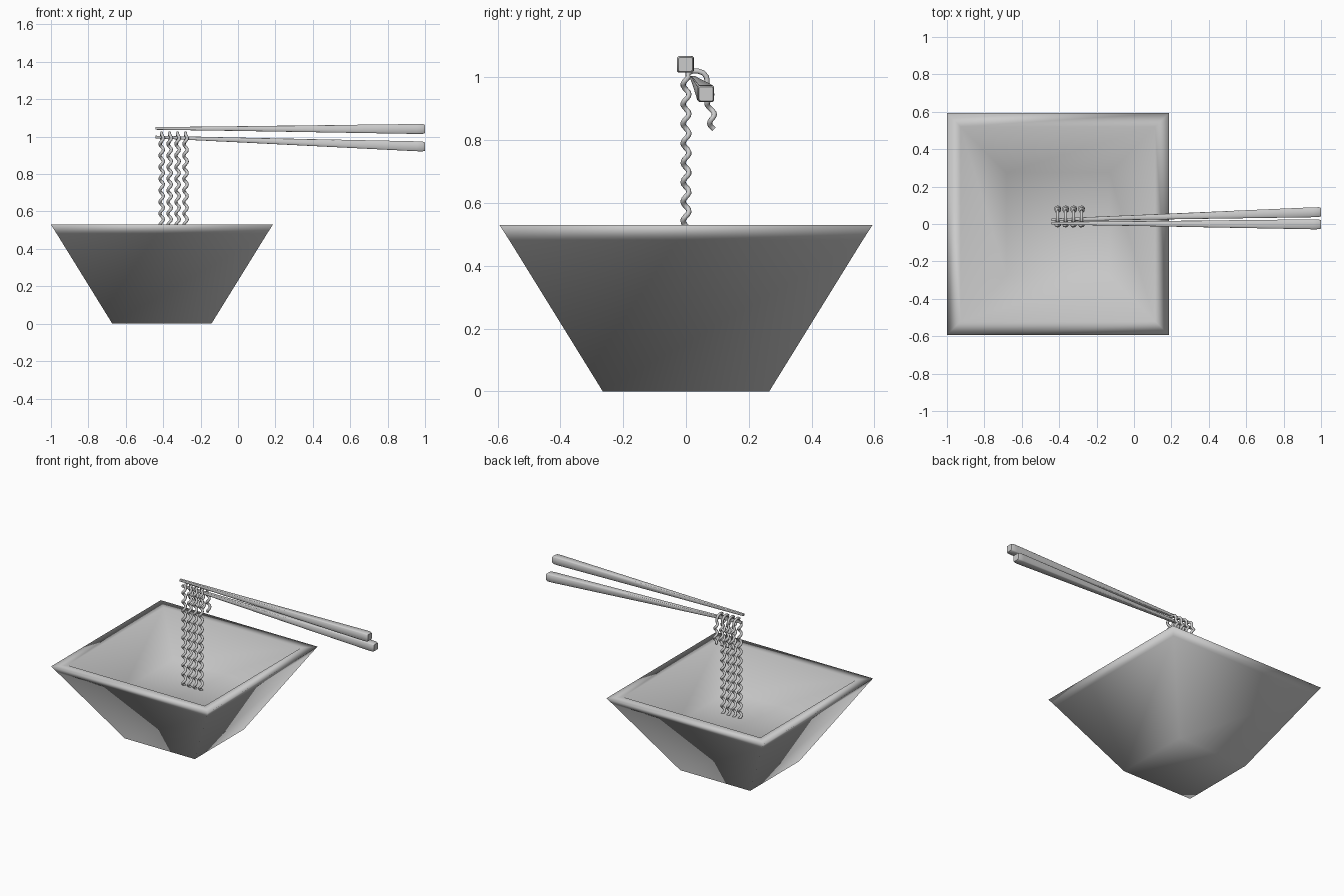
import bpy, bmesh, math
from mathutils import Vector

if "Cube" in bpy.data.objects:
    bpy.data.objects.remove(bpy.data.objects["Cube"])


def finish(name, bm, smooth_angle):
    bmesh.ops.recalc_face_normals(bm, faces=bm.faces)
    mesh = bpy.data.meshes.new(name)
    bm.to_mesh(mesh)
    bm.free()
    obj = bpy.data.objects.new(name, mesh)
    bpy.context.collection.objects.link(obj)
    bpy.ops.object.select_all(action='DESELECT')
    obj.select_set(True)
    bpy.context.view_layer.objects.active = obj
    bpy.ops.object.shade_smooth_by_angle(angle=math.radians(smooth_angle))
    return obj


def loft(bm, rings):
    # bridge successive closed rings and cap both ends
    loops = [[bm.verts.new(p) for p in ring] for ring in rings]
    for a, b in zip(loops, loops[1:]):
        n = len(a)
        for i in range(n):
            bm.faces.new((a[i], a[(i + 1) % n], b[(i + 1) % n], b[i]))
    bm.faces.new(loops[0])
    bm.faces.new(loops[-1])


SQUARE = [(-1, -1), (1, -1), (1, 1), (-1, 1)]

# Square bowl: outer wall, rim, inner wall, shallow floor as (half width, height)
BOWL_X = -0.407
bm = bmesh.new()
profile = [(0.265, 0), (0.563, 0.482), (0.594, 0.53), (0.52, 0.53), (0.275, 0.33)]
loft(bm, [[(BOWL_X + h * sx, h * sy, z) for sx, sy in SQUARE] for h, z in profile])
finish("bowl", bm, 180)


# Tapered chopsticks with softened square section and rounded butt
def chopstick(name, tip, butt):
    tip, butt = Vector(tip), Vector(butt)
    rings = []
    for t, half in [(0, 0.007), (0.3, 0.0125), (0.97, 0.0265), (0.992, 0.026), (1, 0.022)]:
        c = tip.lerp(butt, t)
        k = 0.82
        section = [(-k, -1), (k, -1), (1, -k), (1, k), (k, 1), (-k, 1), (-1, k), (-1, -k)]
        rings.append([(c.x, c.y + half * a, c.z + half * b) for a, b in section])
    bm = bmesh.new()
    loft(bm, rings)
    finish(name, bm, 50)


chopstick("upper_chopstick", (-0.44, 0.004, 1.044), (1.0, -0.002, 1.041))
chopstick("lower_chopstick", (-0.44, 0.022, 0.998), (1.0, 0.064, 0.947))


# Curly noodles: long strand, bend over the lower stick, short tail
def noodle(name, x):
    amp, pitch = 0.0095, 0.062

    def curl(y, z, fade=1.0):
        a = 2 * math.pi * z / pitch
        return Vector((x + amp * fade * math.cos(a), y + amp * fade * math.sin(a), z))

    pts = [curl(0.0, 0.32 + 0.68 * i / 100) for i in range(101)]
    pts += [Vector((x, y, z)) for y, z in
            [(0.006, 1.012), (0.02, 1.02), (0.038, 1.02), (0.055, 1.014), (0.065, 1.002)]]
    for i in range(25):
        t = i / 24
        pts.append(curl(0.067 + 0.02 * t, 0.99 - 0.155 * t, min(1, 4 * t)))

    curve = bpy.data.curves.new(name, 'CURVE')
    curve.dimensions = '3D'
    curve.bevel_depth = 0.0085
    curve.bevel_resolution = 2
    curve.use_fill_caps = True
    spline = curve.splines.new('POLY')
    spline.points.add(len(pts) - 1)
    for p, v in zip(spline.points, pts):
        p.co = (*v, 1)
    spline.use_smooth = True
    bpy.context.collection.objects.link(bpy.data.objects.new(name, curve))


for i in range(4):
    noodle(f"noodle_{i + 1}", -0.408 + 0.0425 * i)
